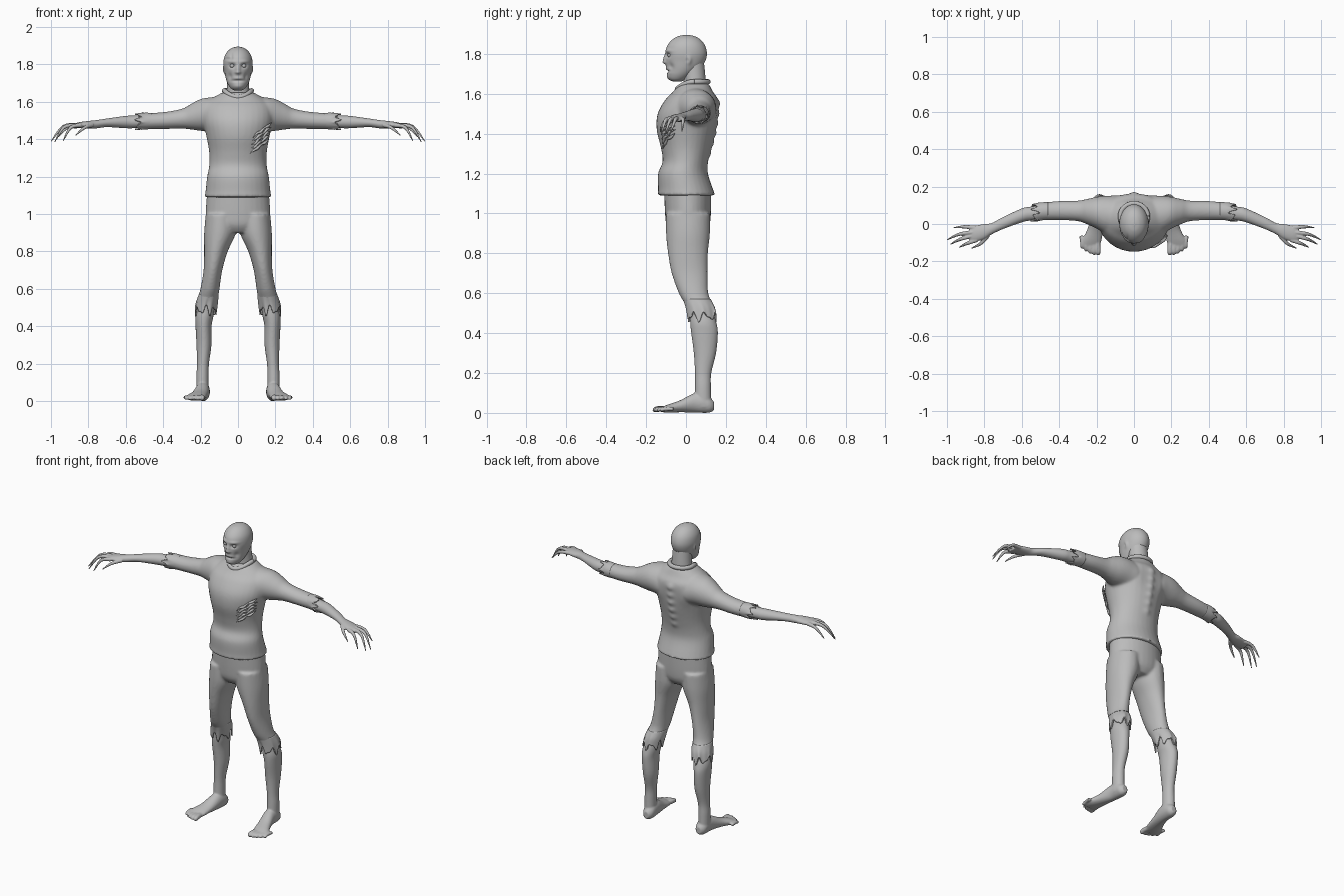
import bpy, bmesh, math
from mathutils import Vector

grey = bpy.data.materials.new("plain_grey")
grey.diffuse_color = (0.5, 0.5, 0.5, 1)


def spline(rows, steps):
    """Catmull-Rom interpolation of section rows."""
    out = []
    for i in range(len(rows) - 1):
        p = [rows[max(i - 1, 0)], rows[i], rows[i + 1], rows[min(i + 2, len(rows) - 1)]]
        for k in range(steps):
            t = k / steps
            out.append([0.5 * (2 * b + (c - a) * t + (2 * a - 5 * b + 4 * c - d) * t * t
                               + (3 * b - a - 3 * c + d) * t ** 3) for a, b, c, d in zip(*p)])
    return out + [list(rows[-1])]


def skin(bm, rings, cap=True):
    vs = [[bm.verts.new(p) for p in r] for r in rings]
    n = len(vs[0])
    for a, b in zip(vs, vs[1:]):
        for j in range(n):
            bm.faces.new((a[j], a[(j + 1) % n], b[(j + 1) % n], b[j]))
    if cap:
        bm.faces.new(vs[0])
        bm.faces.new(vs[-1])


def loft(bm, axis, rows, s=1, n=32, steps=5, jag=0, cap=True):
    """Elliptic sections (position, centre a, centre b, radius a, radius b) along an axis."""
    rings = []
    full = spline(rows, steps)
    for i, (p, ca, cb, ra, rb) in enumerate(full):
        ring = []
        for j in range(n):
            t = 2 * math.pi * j / n
            a, b = ca + max(ra, .001) * math.cos(t), cb + max(rb, .001) * math.sin(t)
            q = p + jag * (i / (len(full) - 1)) ** 2 * (math.sin(7 * t) + .6 * math.sin(11 * t + 1))
            v = {'x': (q, a, b), 'y': (a, q, b), 'z': (a, b, q)}[axis]
            ring.append((v[0] * s, v[1], v[2]))
        rings.append(ring)
    skin(bm, rings, cap)


def tube(bm, pts, radii, s=1, n=12, steps=5):
    rows = spline([(*p, r) for p, r in zip(pts, radii)], steps)
    rings = []
    for i, row in enumerate(rows):
        t = Vector(rows[min(i + 1, len(rows) - 1)][:3]) - Vector(rows[max(i - 1, 0)][:3])
        u = t.cross(Vector((.13, .2, 1) if abs(t.normalized().z) < .9 else (1, .1, 0))).normalized()
        w = t.cross(u).normalized()
        ring = []
        for j in range(n):
            a = 2 * math.pi * j / n
            v = Vector(row[:3]) + max(row[3], .001) * (u * math.cos(a) + w * math.sin(a))
            ring.append((v.x * s, v.y, v.z))
        rings.append(ring)
    skin(bm, rings)


def finish(name, bm, voxel=0, smooth=0, bumps=()):
    """Fuse overlapping volumes, then push small bumps or dents along the normals."""
    bmesh.ops.recalc_face_normals(bm, faces=bm.faces)
    me = bpy.data.meshes.new(name)
    bm.to_mesh(me)
    bm.free()
    ob = bpy.data.objects.new(name, me)
    bpy.context.collection.objects.link(ob)
    if voxel:
        m = ob.modifiers.new("fuse", 'REMESH')
        m.mode, m.voxel_size = 'VOXEL', voxel
        m = ob.modifiers.new("soften", 'SMOOTH')
        m.factor, m.iterations = .5, smooth
        dg = bpy.context.evaluated_depsgraph_get()
        me = bpy.data.meshes.new_from_object(ob.evaluated_get(dg))
        ob.modifiers.clear()
        ob.data = me
    moves = []
    for v in me.vertices:
        d = sum(h * math.exp(-sum(((v.co[k] - c[k]) / r[k]) ** 2 for k in range(3)))
                for c, r, h in bumps)
        moves.append(v.co + v.normal * d)
    for v, co in zip(me.vertices, moves):
        v.co = co
    me.materials.clear()
    me.materials.append(grey)
    for f in me.polygons:
        f.use_smooth = True
        f.material_index = 0
    return ob


# Shirt: torso fused with both sleeves, spine and shoulder blades raised
torso = [(1.09, 0, .002, .18, .145), (1.12, 0, -.002, .174, .138), (1.2, 0, -.015, .165, .125),
         (1.26, 0, -.003, .154, .114), (1.33, 0, 0, .154, .126), (1.42, 0, 0, .17, .147),
         (1.5, 0, .008, .188, .15), (1.57, 0, .028, .185, .132), (1.61, 0, .035, .15, .1),
         (1.65, 0, .04, .085, .075)]
sleeve = [(.08, .045, 1.53, .1, .1), (.15, .05, 1.532, .1, .092), (.2, .06, 1.53, .085, .085),
          (.25, .066, 1.521, .068, .069), (.3, .07, 1.51, .055, .053), (.4, .072, 1.5, .051, .045),
          (.5, .067, 1.497, .046, .043)]
bm = bmesh.new()
loft(bm, 'z', torso)
for s in (1, -1):
    loft(bm, 'x', sleeve, s)
spine = [((0, .15, 1.3 + .05 * i), (.022, .05, .02), .01) for i in range(6)]
blades = [((s * .09, .14, 1.5), (.04, .06, .06), .008) for s in (1, -1)]
finish("shirt", bm, .008, 6, spine + blades)

# Torn chest wound: ragged welts lying on the shirt
bm = bmesh.new()
for i in range(5):
    pts = []
    for k in range(6):
        x = .065 + .1 * k / 5 + .004 * i
        z = 1.325 + .022 * i + .075 * k / 5 + .006 * math.sin(3 * k + i)
        w = .152 + (z - 1.33) * .2
        pts.append((x, -(w - .025) * math.sqrt(max(0, 1 - (x / (w + .012)) ** 2)), z))
    tube(bm, pts, (.001, .006, .008, .005, .008, .001), n=8)
finish("chest_wound", bm)

# Collar dipping to a point at the front
pts = []
for k in range(33):
    t = 2 * math.pi * k / 32
    f = max(0, math.sin(t))
    pts.append((.073 * math.cos(t), .042 - (.085 if f else .068) * math.sin(t), 1.66 - .035 * f * f))
bm = bmesh.new()
tube(bm, pts, [.013] * 33, steps=2)
finish("collar", bm)

# Trousers: pelvis fused with both legs
leg = [(1.0, .09, .01, .082, .11), (.9, .096, .01, .085, .11), (.8, .118, .01, .063, .1),
       (.7, .134, .018, .05, .09), (.6, .15, .038, .051, .074), (.55, .161, .062, .054, .07),
       (.51, .169, .075, .054, .07)]
bm = bmesh.new()
loft(bm, 'z', [(1.12, 0, .008, .165, .118), (1.0, 0, .01, .173, .115),
               (.94, 0, .01, .165, .107), (.9, 0, .01, .1, .08)])
for s in (1, -1):
    loft(bm, 'z', leg, s)
finish("trousers", bm, .008, 5)

shin = [(.58, .152, .055, .044, .055), (.5, .17, .078, .046, .06), (.45, .18, .087, .048, .066),
        (.4, .184, .093, .043, .067), (.3, .182, .095, .04, .056), (.2, .187, .086, .032, .041),
        (.13, .19, .085, .033, .04), (.03, .19, .085, .033, .042)]
foot = [(.14, .185, .035, .018, .022), (.12, .186, .04, .032, .038), (.09, .187, .05, .037, .05),
        (.04, .191, .05, .038, .048), (-.03, .207, .033, .043, .03), (-.09, .226, .022, .052, .02),
        (-.125, .234, .016, .047, .012)]
forearm = [(.46, .067, 1.497, .04, .037), (.55, .056, 1.493, .037, .034), (.6, .046, 1.492, .037, .033),
           (.7, .005, 1.488, .032, .023), (.76, -.025, 1.48, .03, .022), (.8, -.04, 1.478, .04, .02),
           (.85, -.052, 1.475, .042, .016), (.88, -.055, 1.47, .034, .012)]
fingers = [((.84, -.085, 1.475), (.895, -.105, 1.462), (.935, -.125, 1.39)),
           ((.86, -.062, 1.475), (.93, -.082, 1.464), (.98, -.108, 1.385)),
           ((.86, -.045, 1.477), (.935, -.055, 1.467), (1.0, -.085, 1.388)),
           ((.85, -.02, 1.475), (.91, -.015, 1.465), (.965, -.02, 1.41)),
           ((.78, -.06, 1.475), (.82, -.105, 1.462), (.87, -.13, 1.42))]
trouser_cuff = [(.57, .157, .055, .053, .07), (.53, .165, .071, .058, .074), (.485, .173, .08, .058, .074)]
sleeve_cuff = [(.46, .07, 1.498, .047, .043), (.5, .067, 1.497, .048, .045), (.53, .06, 1.495, .047, .045)]

for s, side in ((1, "left"), (-1, "right")):
    # Bare lower leg, foot and toes
    bm = bmesh.new()
    loft(bm, 'z', shin, s)
    loft(bm, 'y', foot, s)
    for i in range(5):
        x, y = .192 + .0215 * i, -.157 + .0022 * i * i
        r = .015 - .0012 * i
        tube(bm, [(x + .004, y + .06, .02), (x, y + .02, .02), (x, y, .015), (x, y - .011, .012)],
             (r, r, r * .9, .004), s)
    finish(side + "_lower_leg", bm, .005, 4)

    # Bare forearm with long clawed fingers
    bm = bmesh.new()
    loft(bm, 'x', forearm, s)
    for f in fingers:
        tube(bm, f, (.012, .009, .003), s)
    finish(side + "_forearm", bm, .0035, 2)

    # Ragged cuffs with a solid torn edge
    for name, axis, rows, jag in (("trouser_cuff", 'z', trouser_cuff, .02), ("sleeve_cuff", 'x', sleeve_cuff, .014)):
        bm = bmesh.new()
        loft(bm, axis, rows, s, n=88, jag=jag, cap=False)
        ob = finish(f"{side}_{name}", bm)
        m = ob.modifiers.new("cloth", 'SOLIDIFY')
        m.thickness, m.offset = .007, -1

# Head: bald skull with brow, nose, sunken eyes, torn mouth and ears
skull = [(1.662, 0, -.045, .02, .022), (1.672, 0, -.042, .038, .042), (1.695, 0, -.03, .054, .063),
         (1.725, 0, -.014, .065, .083), (1.76, 0, -.003, .072, .098), (1.8, 0, .001, .078, .104),
         (1.84, 0, .001, .073, .095), (1.87, 0, .002, .056, .072), (1.888, 0, .002, .032, .042),
         (1.895, 0, .002, .008, .01)]
face = [((0, -.1, 1.772), (.011, .04, .022), .012), ((0, -.1, 1.758), (.016, .04, .008), .008),
        ((0, -.098, 1.712), (.03, .04, .006), -.009), ((0, -.098, 1.727), (.025, .04, .007), .004),
        ((0, -.09, 1.685), (.025, .04, .012), .005),
        ((-.035, -.09, 1.845), (.006, .04, .025), -.005), ((-.05, -.06, 1.83), (.02, .04, .005), -.005)]
for s in (1, -1):
    face += [((s * .031, -.09, 1.793), (.016, .04, .011), -.014),
             ((s * .032, -.09, 1.815), (.025, .04, .008), .005),
             ((s * .045, -.08, 1.735), (.012, .03, .018), -.007),
             ((s * .075, .015, 1.768), (.03, .012, .02), .009),
             ((s * .078, .008, 1.768), (.03, .005, .01), -.008)]
bm = bmesh.new()
loft(bm, 'z', skull, n=96, steps=8)
finish("head", bm, 0, 0, face)

# Eyeballs
bm = bmesh.new()
for s in (1, -1):
    ret = bmesh.ops.create_uvsphere(bm, u_segments=16, v_segments=10, radius=.012)
    bmesh.ops.translate(bm, verts=ret["verts"], vec=(s * .031, -.08, 1.793))
finish("eyeballs", bm)

# Neck
bm = bmesh.new()
loft(bm, 'z', [(1.58, 0, .045, .07, .062), (1.65, 0, .044, .062, .056),
               (1.7, 0, .04, .058, .056), (1.76, 0, .035, .055, .055)])
finish("neck", bm)
